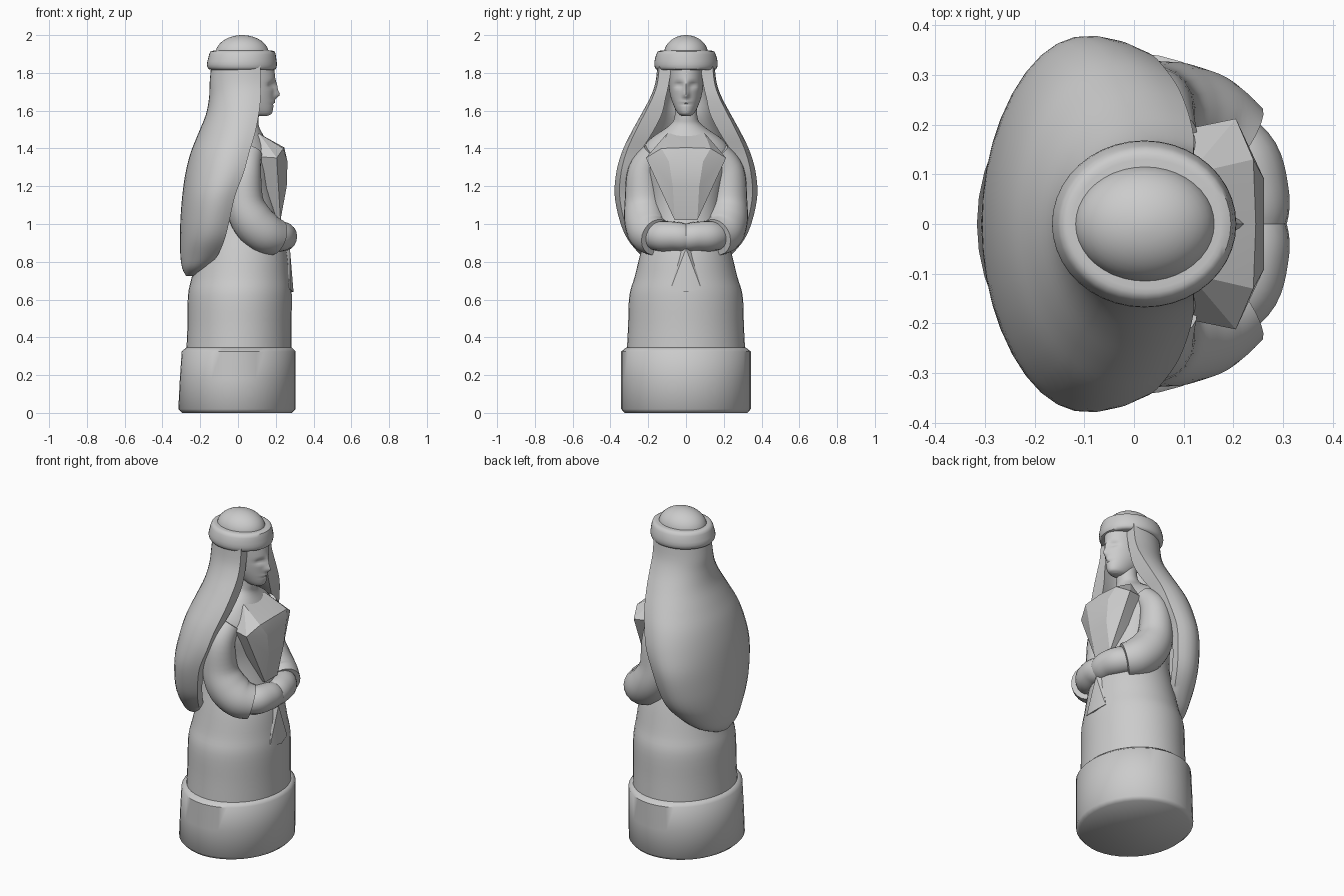
import bpy, bmesh, math
from math import sin, cos, pi, exp

if "Cube" in bpy.data.objects:
    bpy.data.objects.remove(bpy.data.objects["Cube"])


def finish(name, bm, angle=40, mirror=False):
    bmesh.ops.recalc_face_normals(bm, faces=bm.faces)
    me = bpy.data.meshes.new(name)
    bm.to_mesh(me)
    bm.free()
    ob = bpy.data.objects.new(name, me)
    bpy.context.collection.objects.link(ob)
    bpy.ops.object.select_all(action='DESELECT')
    ob.select_set(True)
    bpy.context.view_layer.objects.active = ob
    if mirror:
        ob.modifiers.new("mirror", 'MIRROR').use_axis = (False, True, False)
    bpy.ops.object.shade_smooth_by_angle(angle=math.radians(angle))
    return ob


def spline(rows, steps):
    # Catmull-Rom through rows of numbers
    out = []
    for i in range(len(rows) - 1):
        p0, p1, p2 = rows[max(i - 1, 0)], rows[i], rows[i + 1]
        p3 = rows[min(i + 2, len(rows) - 1)]
        for s in range(steps):
            t = s / steps
            out.append([b + .5 * t * (c - a + t * (2*a - 5*b + 4*c - d + t * (3*(b - c) + d - a)))
                        for a, b, c, d in zip(p0, p1, p2, p3)])
    return out + [list(rows[-1])]


def skin(rings):
    # closed tube through rings of points, capped at both ends
    bm = bmesh.new()
    vs = [[bm.verts.new(p) for p in r] for r in rings]
    n = len(rings[0])
    for a, b in zip(vs, vs[1:]):
        for i in range(n):
            bm.faces.new((a[i], a[(i + 1) % n], b[(i + 1) % n], b[i]))
    bm.faces.new(vs[0])
    bm.faces.new(vs[-1])
    return bm


def loft(rows, steps=4, n=40):
    # rows: z, back x, front x, half width
    rows = spline(rows, steps) if steps > 1 else rows
    return skin([[((a + b) / 2 + (b - a) / 2 * cos(2*pi*i/n), w * sin(2*pi*i/n), z)
                  for i in range(n)] for z, a, b, w in rows])


def tube(rows, steps=5, n=20):
    # rows: x, y, z, radius; rings stand across the path
    from mathutils import Vector
    rows = spline(rows, steps)
    pts = [Vector(r[:3]) for r in rows]
    rings = []
    for k, p in enumerate(pts):
        t = (pts[min(k + 1, len(pts) - 1)] - pts[max(k - 1, 0)]).normalized()
        u = t.cross(Vector((1, .8, .1))).normalized()
        v = t.cross(u)
        r = rows[k][3]
        rings.append([p + r * (u * cos(2*pi*i/n) + v * sin(2*pi*i/n)) for i in range(n)])
    return skin(rings)


def hull(name, pts):
    bm = bmesh.new()
    for x, y, z in pts:
        for s in ((1, -1) if y else (1,)):
            bm.verts.new((x, s * y, z))
    bmesh.ops.convex_hull(bm, input=bm.verts)
    return finish(name, bm, 25)


# Plinth
finish("plinth", loft([(0, -.295, .285, .325), (.02, -.316, .305, .343), (.18, -.308, .305, .343),
                       (.325, -.298, .305, .343), (.345, -.275, .285, .318)], 1), 50)

# Gown, shoulders and neck
finish("gown", loft([(.30, -.275, .285, .315), (.45, -.268, .283, .307), (.62, -.265, .285, .30),
                     (.72, -.245, .275, .272), (.85, -.22, .258, .24), (1.0, -.2, .22, .2),
                     (1.15, -.2, .2, .2), (1.3, -.2, .195, .24), (1.38, -.18, .18, .24),
                     (1.45, -.12, .145, .19), (1.52, -.06, .11, .09), (1.57, -.01, .11, .06),
                     (1.68, 0, .11, .06)]))

# Stiff bodice panel
hull("bodice", [(.245, 0, 1.405), (.24, .13, 1.40), (.262, .09, 1.33), (.205, .212, 1.35),
                (.258, .07, 1.2), (.225, .06, 1.02), (.11, .1, 1.48), (.05, .18, 1.36),
                (.1, .05, 1.02)])

# Head with nose, brow, eye sockets and mouth
bm = loft([(1.572, .09, .155, .022), (1.585, .05, .178, .042), (1.62, 0, .187, .062),
           (1.68, -.06, .19, .083), (1.76, -.1, .196, .094), (1.85, -.1, .19, .098)], 7, 64)
for v in bm.verts:
    x, y, z = v.co
    if x > .08:
        def bump(h, cy, cz, sy, sz):
            return h * exp(-((abs(y) - cy) / sy) ** 2 - ((z - cz) / sz) ** 2)
        v.co.x += (bump(.026, 0, 1.683, .016, .02) + bump(.016, 0, 1.72, .013, .035)
                   - bump(.02, .037, 1.735, .022, .014) + bump(.006, .037, 1.73, .013, .007)
                   + bump(.009, 0, 1.645, .026, .008) - bump(.006, 0, 1.636, .03, .005))
finish("head", bm, 60)

# Padded headband and crown of the cap
finish("headband", loft([(1.815, -.13, .18, .14), (1.82, -.155, .2, .16), (1.845, -.165, .206, .168),
                         (1.88, -.157, .202, .163), (1.912, -.147, .195, .15),
                         (1.918, -.125, .175, .13)], 2), 45)
dome = [(1.9 + .1 * sin(a), .022 - .142 * cos(a), .022 + .142 * cos(a), .117 * cos(a))
        for a in [pi / 2 * k / 10 for k in range(10)]] + [(2.0, .015, .029, .006)]
finish("cap_crown", loft(dome, 1))

# Long veil: crescent section; rows are z, back x, front x, half width, thickness
veil = spline([(1.86, -.14, .12, .15, .07), (1.75, -.15, .12, .162, .066), (1.67, -.153, .12, .19, .075),
               (1.58, -.17, .11, .238, .10), (1.48, -.21, .09, .293, .10), (1.38, -.25, .06, .34, .08),
               (1.27, -.278, .03, .37, .06), (1.15, -.295, -.015, .378, .055),
               (1.02, -.305, -.045, .352, .05), (.92, -.307, -.07, .31, .05),
               (.83, -.305, -.11, .235, .05), (.765, -.295, -.17, .16, .05),
               (.725, -.275, -.215, .07, .02)], 4)
rings, m = [], 24
for z, xb, xf, w, t in veil:
    # widest a little behind the front edge
    xc = xf - .3 * (xf - xb)
    ring = []
    for off, order in ((0, range(m + 1)), (t, range(m, -1, -1))):
        for i in order:
            a = -.62 * pi + 1.24 * pi * i / m
            r = (xc - xb - off * .8) if cos(a) > 0 else (xf - xc) / .368
            ring.append((xc - r * cos(a), max(w - off, .01) * sin(a), z))
    rings.append(ring)
finish("veil", skin(rings), 50)

# Full sleeves
finish("sleeve", tube([(.07, .17, 1.38, .06), (.04, .225, 1.28, .083), (.035, .225, 1.12, .1),
                       (.075, .215, 1.02, .112), (.14, .195, .955, .11), (.2, .155, .93, .098)]),
       45, True)

# Clasped hands
finish("hands", tube([(.17, .18, .935, .07), (.215, .125, .935, .08), (.235, .06, .935, .077),
                      (.235, .02, .93, .075), (.222, -.005, .93, .07)]), 50, True)

# Hanging kerchief with a centre fold
hull("kerchief", [(.275, 0, .87), (.25, .025, .87), (.294, 0, .64), (.275, .082, .655),
                  (.2, .06, .65), (.2, .02, .87)])
